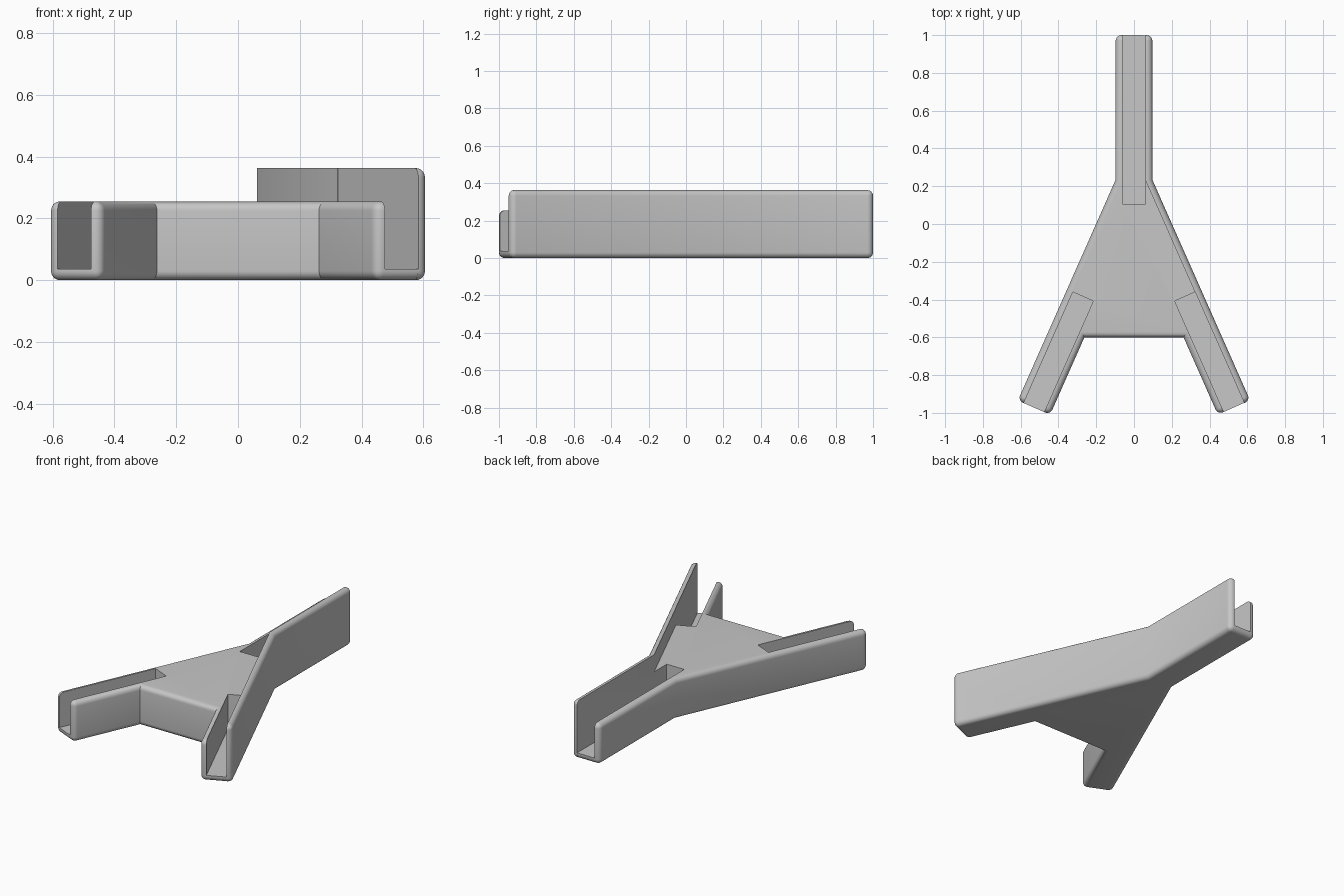
import bpy, bmesh, math
from mathutils import Vector

cube = bpy.data.objects.get("Cube")
if cube:
    bpy.data.objects.remove(cube, do_unlink=True)

grey = bpy.data.materials.new("plain grey")
grey.use_nodes = True
COLOUR = (0.57, 0.57, 0.57, 1)
grey.diffuse_color = COLOUR
grey.node_tree.nodes["Principled BSDF"].inputs["Base Color"].default_value = COLOUR

LOW, TALL, FLOOR = 0.255, 0.363, 0.037
WALL, WIDTH, ROUND = 0.035, 0.187, 0.03
HALF, SLOT_X = 0.097, 0.06
GAP = 0.001  # keeps touching faces of the two bodies apart

# Leg frame: the bend where leg meets rear arm, its direction and outward normal
bend = Vector((HALF, 0.235))
tip = Vector((0.615, -0.934))
along = (tip - bend).normalized()
out = Vector((-along.y, along.x))
length = (tip - bend).length


def leg(t, inset):
    return bend + along * t - out * inset


def mirror(points):
    return [Vector((-p[0], p[1])) for p in reversed(points)]


def side(inset):
    """One half of the three-armed outline, from crotch to rear end."""
    inner_tip = leg(length - inset, WIDTH)
    crotch = inner_tip + along * ((-0.6 - inner_tip.y) / along.y)
    bend_y = bend.y + (out.x - 1) * inset / out.y
    return [crotch, inner_tip, leg(length - inset, inset),
            Vector((HALF - inset, bend_y)), Vector((HALF - inset, 1 - inset))]


def prism(name, points, z0, z1, rounding=0):
    """Extrude an outline; optionally round every convex edge."""
    bm = bmesh.new()
    base = bm.faces.new([bm.verts.new((p[0], p[1], z0)) for p in points])
    top = bmesh.ops.extrude_face_region(bm, geom=[base])["geom"]
    for v in top:
        if isinstance(v, bmesh.types.BMVert):
            v.co.z = z1
    bmesh.ops.recalc_face_normals(bm, faces=bm.faces)
    if rounding:
        edges = [e for e in bm.edges if e.calc_face_angle_signed() > 0.6]
        bmesh.ops.bevel(bm, geom=edges, offset=rounding, segments=6,
                        profile=0.5, affect='EDGES', clamp_overlap=True)
    mesh = bpy.data.meshes.new(name)
    bm.to_mesh(mesh)
    bm.free()
    mesh.materials.append(grey)
    obj = bpy.data.objects.new(name, mesh)
    bpy.context.collection.objects.link(obj)
    return obj


def combine(obj, other, operation):
    """Apply a boolean and remove the helper."""
    mod = obj.modifiers.new(operation.title(), 'BOOLEAN')
    mod.operation, mod.solver, mod.object = operation, 'EXACT', other
    graph = bpy.context.evaluated_depsgraph_get()
    mesh = bpy.data.meshes.new_from_object(obj.evaluated_get(graph))
    obj.modifiers.clear()
    obj.data = mesh
    bpy.data.objects.remove(other, do_unlink=True)


# Open channels in the three arms, cut a hair into the walls
START = 0.636
near, far = WALL - GAP, WIDTH - WALL
leg_slot = [leg(START, near), leg(START, far),
            leg(length + 0.2, far), leg(length + 0.2, near)]
slot_x = SLOT_X + GAP
rear_slot = [(-slot_x, 0.105), (slot_x, 0.105), (slot_x, 1.2), (-slot_x, 1.2)]


def cut_slots(obj):
    for slot in (leg_slot, mirror(leg_slot), rear_slot):
        combine(obj, prism("slot_cutter", slot, FLOOR, 1), 'DIFFERENCE')


# Low three-armed body
body = prism("three_way_bracket", side(GAP) + mirror(side(0)), 0, LOW, ROUND)
cut_slots(body)

# Raised wall along the left side
inner_bend_y = bend.y + (out.x * (HALF - SLOT_X) - WALL) / out.y
strip = [(SLOT_X, 2), (SLOT_X, inner_bend_y), leg(length + 0.5, WALL),
         leg(length + 0.5, -1), (2, 2)]
wall = prism("raised_wall", side(0) + mirror(side(0)), 0, TALL, ROUND)
combine(wall, prism("strip_cutter", strip, -1, 1), 'INTERSECT')
cut_slots(wall)
combine(body, wall, 'UNION')

# Clean up and shade
bm = bmesh.new()
bm.from_mesh(body.data)
bmesh.ops.remove_doubles(bm, verts=bm.verts, dist=0.0003)
bmesh.ops.dissolve_limit(bm, angle_limit=math.radians(0.5), verts=bm.verts, edges=bm.edges)
bm.to_mesh(body.data)
bm.free()
bpy.ops.object.select_all(action='DESELECT')
body.select_set(True)
bpy.context.view_layer.objects.active = body
bpy.ops.object.shade_smooth_by_angle(angle=math.radians(30))
